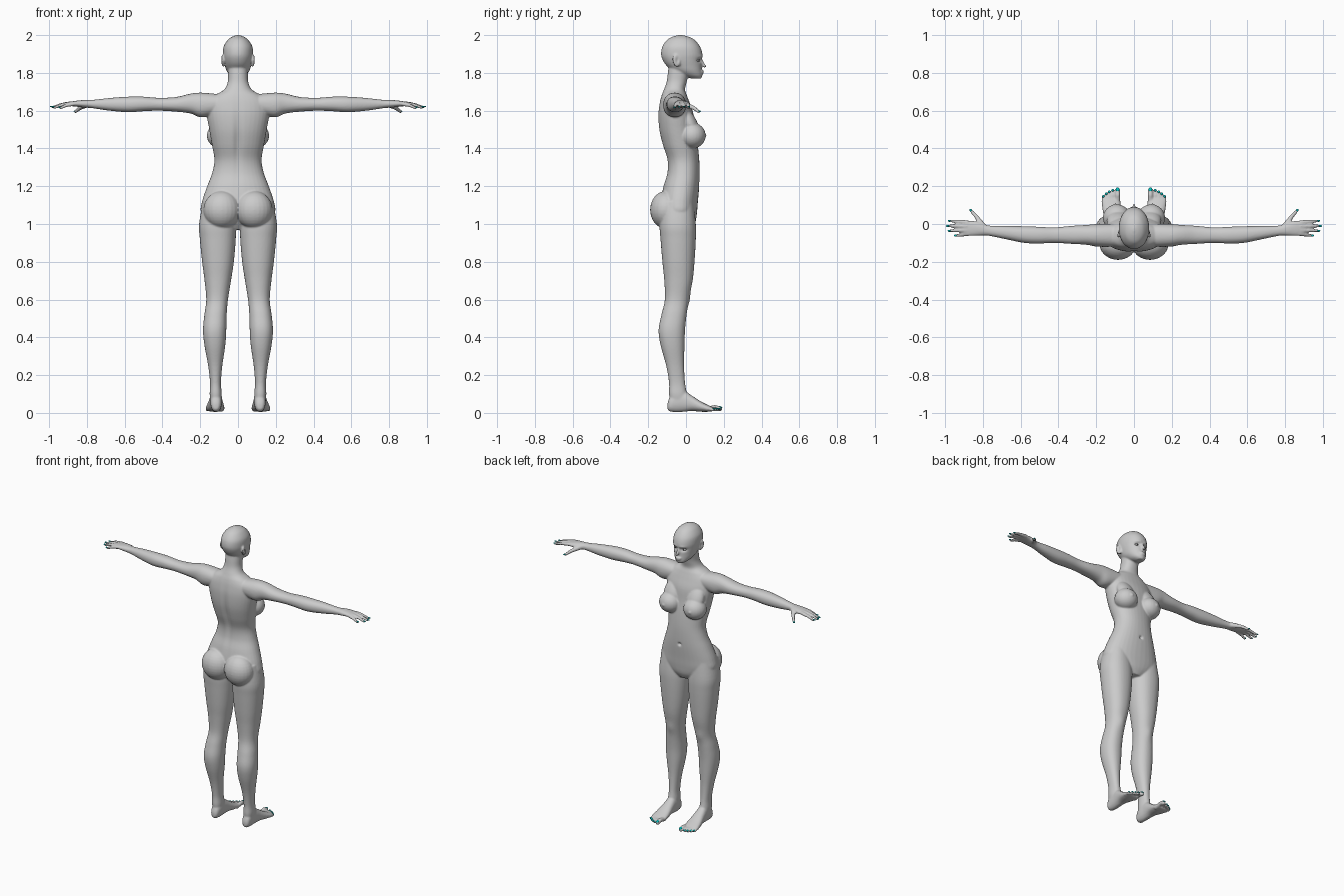
import bpy, bmesh, math
from mathutils import Vector, Matrix

if "Cube" in bpy.data.objects:
    bpy.data.objects.remove(bpy.data.objects["Cube"])


def material(name, colour):
    mat = bpy.data.materials.new(name)
    mat.use_nodes = True
    mat.diffuse_color = (*colour, 1)
    mat.node_tree.nodes["Principled BSDF"].inputs["Base Color"].default_value = (*colour, 1)
    return mat


body_grey = material("body_grey", (0.6, 0.6, 0.6))
nail_teal = material("nail_teal", (0.0, 0.5, 0.5))
eye_white = material("eye_white", (0.75, 0.75, 0.75))
iris_dark = material("iris_dark", (0.08, 0.08, 0.08))


def finish(bm, name, mat):
    bmesh.ops.recalc_face_normals(bm, faces=bm.faces)
    mesh = bpy.data.meshes.new(name)
    bm.to_mesh(mesh)
    bm.free()
    mesh.materials.append(mat)
    mesh.shade_smooth()
    obj = bpy.data.objects.new(name, mesh)
    bpy.context.collection.objects.link(obj)
    return obj


def spline(p, q, r, s, t):
    return 0.5 * (2 * q + (r - p) * t + (2 * p - 5 * q + 4 * r - s) * t * t
                  + (3 * q - p - 3 * r + s) * t ** 3)


def loft(bm, axis, rows, side=1, sharp=2.2, steps=5, count=36):
    """Skin rounded sections; a row is position, then low/high on the other two axes."""
    dense = []
    last = len(rows) - 1
    for i in range(last):
        near = [rows[max(0, min(last, i + k))] for k in (-1, 0, 1, 2)]
        for s in range(steps):
            dense.append([spline(*v, s / steps) for v in zip(*near)])
    dense.append(rows[-1])
    u, v = [k for k in range(3) if k != axis]
    rings = []
    for pos, u0, u1, v0, v1 in dense:
        ring = []
        for k in range(count):
            a = math.tau * k / count
            c, s = math.cos(a), math.sin(a)
            co = [0, 0, 0]
            co[axis] = pos
            co[u] = (u0 + u1) / 2 + (u1 - u0) / 2 * math.copysign(abs(c) ** (2 / sharp), c)
            co[v] = (v0 + v1) / 2 + (v1 - v0) / 2 * math.copysign(abs(s) ** (2 / sharp), s)
            co[0] *= side
            ring.append(bm.verts.new(co))
        rings.append(ring)
    for low, high in zip(rings, rings[1:]):
        for k in range(count):
            n = (k + 1) % count
            bm.faces.new((low[k], low[n], high[n], high[k]))
    bm.faces.new(rings[0][::-1])
    bm.faces.new(rings[-1])


def ball(bm, centre, radii, side=1, tilt=0, turn=0):
    mat = (Matrix.Scale(side, 4, (1, 0, 0)) @ Matrix.Translation(centre)
           @ Matrix.Rotation(turn, 4, "Z") @ Matrix.Rotation(tilt, 4, "X")
           @ Matrix.Diagonal((*radii, 1)))
    bmesh.ops.create_uvsphere(bm, u_segments=24, v_segments=16, radius=1, matrix=mat)


def limb(bm, points, radii, side=1):
    """Chain of tapered capsules through the points."""
    pts = [Vector((p[0] * side, p[1], p[2])) for p in points]
    for p, r in zip(pts, radii):
        ball(bm, p, (r, r, r))
    for a, b, r, s in zip(pts, pts[1:], radii, radii[1:]):
        turn = (b - a).to_track_quat("Z", "Y").to_matrix().to_4x4()
        bmesh.ops.create_cone(bm, cap_ends=True, segments=16, radius1=r, radius2=s,
                              depth=(b - a).length,
                              matrix=Matrix.Translation((a + b) / 2) @ turn)


def mirrored(z, half, back, front):
    return (z, -half, half, back, front)


bm = bmesh.new()

# Torso and neck
loft(bm, 2, [mirrored(*r) for r in (
    (.97, .06, -.08, .03), (1.01, .14, -.11, .05), (1.06, .195, -.13, .058),
    (1.12, .19, -.135, .063), (1.2, .163, -.12, .07), (1.27, .137, -.1, .072),
    (1.34, .125, -.1, .07), (1.42, .138, -.125, .062), (1.5, .152, -.143, .05),
    (1.58, .165, -.147, .04), (1.64, .16, -.14, .02), (1.68, .125, -.13, .005),
    (1.71, .075, -.118, -.005), (1.75, .055, -.103, .003), (1.8, .052, -.096, .015),
    (1.85, .05, -.09, .02))])

# Head and jaw
loft(bm, 2, [mirrored(*r) for r in (
    (1.77, .02, .03, .08), (1.785, .042, -.02, .086), (1.81, .06, -.07, .084),
    (1.84, .07, -.105, .083), (1.87, .077, -.124, .084), (1.9, .08, -.132, .087),
    (1.94, .076, -.125, .074), (1.975, .054, -.1, .045), (1.992, .03, -.07, .012),
    (2.0, .006, -.04, -.02))], sharp=2.1)

# Nose and lips
limb(bm, [(0, .08, 1.872), (0, .09, 1.852), (0, .099, 1.835)], [.006, .007, .008])
ball(bm, (0, .084, 1.809), (.022, .011, .006))
ball(bm, (0, .083, 1.799), (.019, .011, .007))

arm_rows = (
    (.08, -.12, 0, 1.59, 1.685), (.19, -.12, 0, 1.565, 1.695), (.25, -.11, -.005, 1.585, 1.69),
    (.33, -.105, -.01, 1.595, 1.672), (.42, -.1, -.018, 1.6, 1.668),
    (.5, -.103, -.015, 1.597, 1.674), (.58, -.1, -.012, 1.592, 1.674),
    (.68, -.08, -.01, 1.6, 1.667), (.77, -.062, -.008, 1.613, 1.657),
    (.82, -.062, .01, 1.617, 1.656), (.86, -.063, .017, 1.622, 1.652),
    (.9, -.06, .015, 1.625, 1.645))
leg_rows = (
    (1.12, .03, .185, -.13, .04), (1.0, .012, .206, -.14, .052), (.92, .012, .202, -.135, .052),
    (.8, .022, .19, -.125, .045), (.7, .037, .177, -.115, .035), (.6, .053, .168, -.112, .014),
    (.52, .06, .178, -.13, .003), (.44, .062, .185, -.145, -.005),
    (.36, .067, .178, -.135, -.008), (.25, .083, .158, -.105, -.01),
    (.16, .09, .148, -.09, -.005), (.1, .086, .15, -.09, .005), (.06, .088, .146, -.085, .01))
foot_rows = (
    (-.098, .105, .128, .02, .05), (-.085, .092, .142, .008, .085), (-.05, .085, .147, .004, .12),
    (-.01, .084, .15, .006, .118), (.03, .08, .156, .01, .092), (.08, .073, .167, .006, .06),
    (.12, .071, .172, .006, .04), (.14, .075, .168, .008, .03))
# Fingers as knuckle and tip; toes as tip and thickness
fingers = [((.88, .008, 1.637), (.972, .017, 1.618)), ((.885, -.012, 1.639), (.982, -.01, 1.618)),
           ((.885, -.033, 1.638), (.973, -.036, 1.616)), ((.875, -.052, 1.635), (.94, -.061, 1.614))]
toes = [(.087, .178, .014), (.113, .174, .009), (.131, .166, .009), (.147, .155, .009), (.162, .142, .009)]
thumb = [(.8, -.01, 1.633), (.835, .04, 1.615), (.86, .068, 1.594)]

for side in (1, -1):
    loft(bm, 0, arm_rows, side)
    loft(bm, 2, leg_rows, side)
    loft(bm, 1, foot_rows, side)
    ball(bm, (.085, -.105, 1.075), (.098, .085, .1), side)
    ball(bm, (.092, .034, 1.468), (.073, .07, .068), side, turn=-.25)
    ball(bm, (.085, .02, 1.53), (.06, .04, .09), side, tilt=.45)
    ball(bm, (.079, -.05, 1.865), (.009, .022, .034), side, tilt=.2, turn=.25)
    limb(bm, thumb, [.017, .011, .008], side)
    for root, tip in fingers:
        middle = Vector(root).lerp(Vector(tip), .5) + Vector((0, 0, .004))
        limb(bm, [root, middle, tip], [.0115, .0095, .007], side)
    for x, y, r in toes:
        limb(bm, [(x, .11, .02), (x, y - .025, r + .014), (x, y, r + .007)], [r, r, r], side)

# Fuse everything into one skin and relax it
raw = finish(bm, "body", body_grey)
remesh = raw.modifiers.new("fuse", "REMESH")
remesh.mode = "VOXEL"
remesh.voxel_size = .005
relax = raw.modifiers.new("relax", "SMOOTH")
relax.factor = .5
relax.iterations = 5
graph = bpy.context.evaluated_depsgraph_get()
skin = bpy.data.meshes.new_from_object(raw.evaluated_get(graph))
raw.modifiers.clear()
raw.data = skin


def press(centre, radii, push):
    """Soft brush stroke on the skin, on both sides."""
    for vert in skin.vertices:
        co = vert.co
        probe = (abs(co.x), co.y, co.z)
        d = sum(((p - c) / r) ** 2 for p, c, r in zip(probe, centre, radii))
        if d < 6:
            way = -1 if co.x < 0 else 1
            vert.co += Vector((push[0] * way, push[1], push[2])) * math.exp(-d)


# Eye sockets, brow, ear hollow, navel, spine, knee, chest tip
press((.031, .08, 1.866), (.018, .04, .011), (0, -.014, 0))
press((.03, .08, 1.886), (.022, .03, .008), (0, .004, 0))
press((.09, -.045, 1.867), (.012, .009, .016), (-.007, 0, 0))
press((0, .07, 1.215), (.01, .03, .009), (0, -.014, 0))
press((0, -.13, 1.42), (.02, .05, .16), (0, .012, 0))
press((.11, .01, .6), (.03, .03, .04), (0, .006, 0))
press((.1, .105, 1.468), (.009, .03, .009), (0, .005, 0))
skin.shade_smooth()

# Eyes
for name, side in (("left", 1), ("right", -1)):
    bm = bmesh.new()
    ball(bm, (.031, .059, 1.866), (.014, .012, .007), side)
    finish(bm, name + "_eye", eye_white)
    bm = bmesh.new()
    ball(bm, (.031, .069, 1.866), (.005, .003, .005), side)
    finish(bm, name + "_iris", iris_dark)

    # Nails
    bm = bmesh.new()
    for root, tip in fingers:
        ball(bm, (tip[0] + .004, tip[1], tip[2] + .004), (.009, .0055, .004), side)
    ball(bm, (.863, .072, 1.597), (.006, .009, .004), side, turn=-.7)
    finish(bm, name + "_finger_nails", nail_teal)
    bm = bmesh.new()
    for x, y, r in toes:
        ball(bm, (x, y + .005, 1.7 * r + .007), (r * .7, r * .8, .004), side, tilt=-.4)
    finish(bm, name + "_toe_nails", nail_teal)
